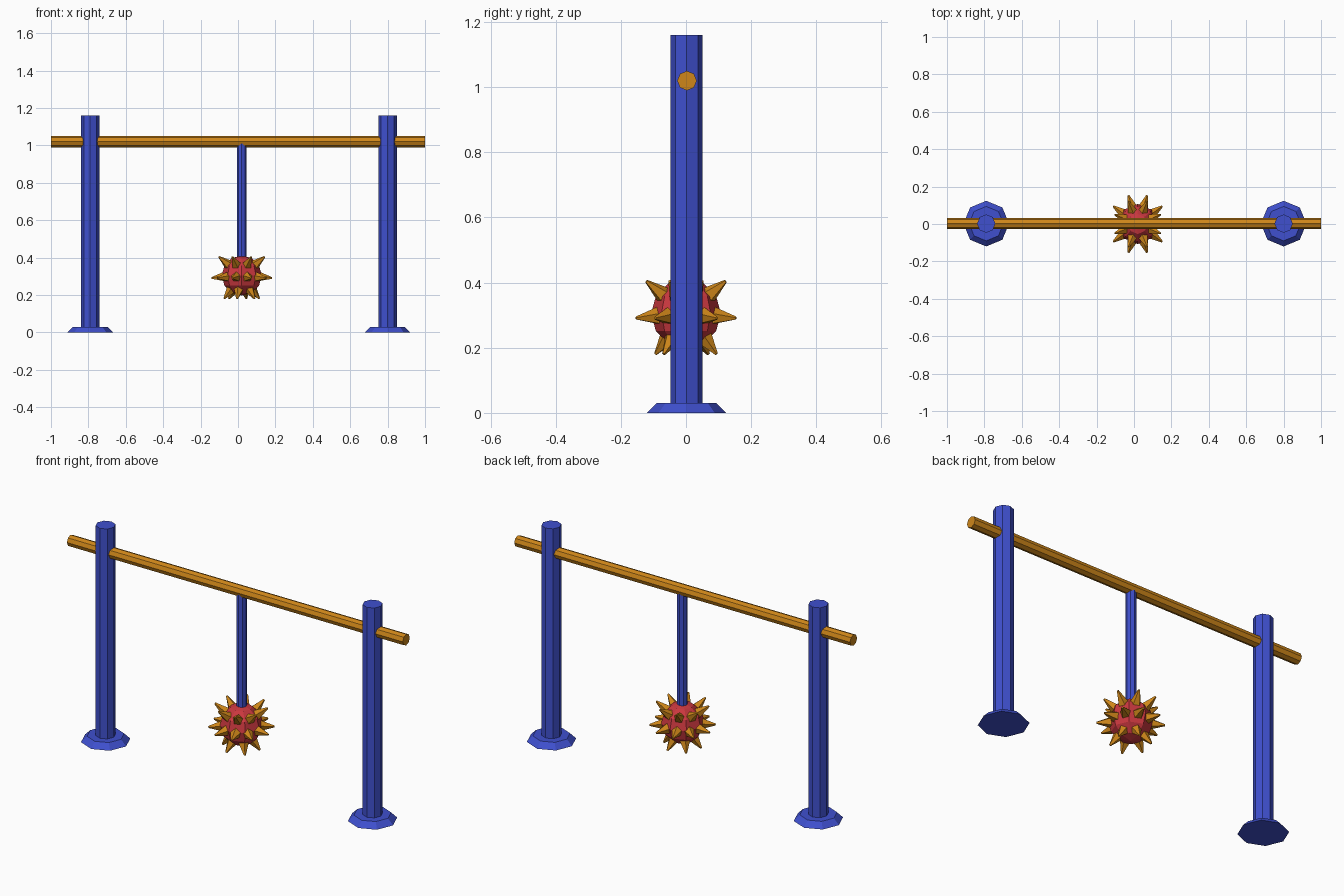
import bpy, math
from mathutils import Vector

if "Cube" in bpy.data.objects:
    bpy.data.objects.remove(bpy.data.objects["Cube"])

def mat(name, col):
    m = bpy.data.materials.new(name)
    m.diffuse_color = (*col, 1)
    m.use_nodes = True
    m.node_tree.nodes["Principled BSDF"].inputs["Base Color"].default_value = m.diffuse_color
    return m

blue = mat("blue", (0.05, 0.08, 0.62))
orange = mat("orange", (0.62, 0.24, 0.01))
red = mat("red", (0.6, 0.04, 0.05))

def rod(name, a, b, r1, r2, material, sides=8):
    """Flat-sided tapered rod from point a to point b."""
    a, b = Vector(a), Vector(b)
    d = b - a
    bpy.ops.mesh.primitive_cone_add(vertices=sides, radius1=r1, radius2=r2,
                                    depth=d.length, location=(a + b) / 2)
    o = bpy.context.object
    o.name = name
    o.rotation_euler = d.to_track_quat('Z', 'Y').to_euler()
    o.data.materials.append(material)
    return o

# posts with flared feet
for side, x in (("left", -0.79), ("right", 0.80)):
    rod(side + "_post", (x, 0.002, 0.02), (x, 0.002, 1.16), 0.049, 0.049, blue)
    rod(side + "_foot", (x, 0.002, 0), (x, 0.002, 0.03), 0.122, 0.092, blue)

# crossbeam and hanging rod
rod("crossbeam", (-1, 0.003, 1.02), (1, 0.003, 1.02), 0.03, 0.03, orange)
rod("hanging_rod", (0.02, 0.002, 0.36), (0.02, 0.002, 1.01), 0.026, 0.026, blue)

# ball
C = Vector((0.02, 0, 0.305))
bpy.ops.mesh.primitive_uv_sphere_add(segments=8, ring_count=6, radius=0.107, location=C)
ball = bpy.context.object
ball.name = "ball"
ball.data.materials.append(red)

# spikes in three rings: count, elevation, turn, tip distance
for ring, (n, elev, turn, reach) in enumerate(((8, 37, 22.5, 0.165),
                                               (10, -5, 0, 0.162),
                                               (6, -52, 15, 0.158))):
    e = math.radians(elev)
    for i in range(n):
        t = math.radians(turn + 360 * i / n)
        d = Vector((math.cos(t) * math.cos(e), math.sin(t) * math.cos(e), math.sin(e)))
        rod(f"spike_{ring}_{i}", C + d * 0.08, C + d * reach, 0.032, 0.005, orange, 5)
